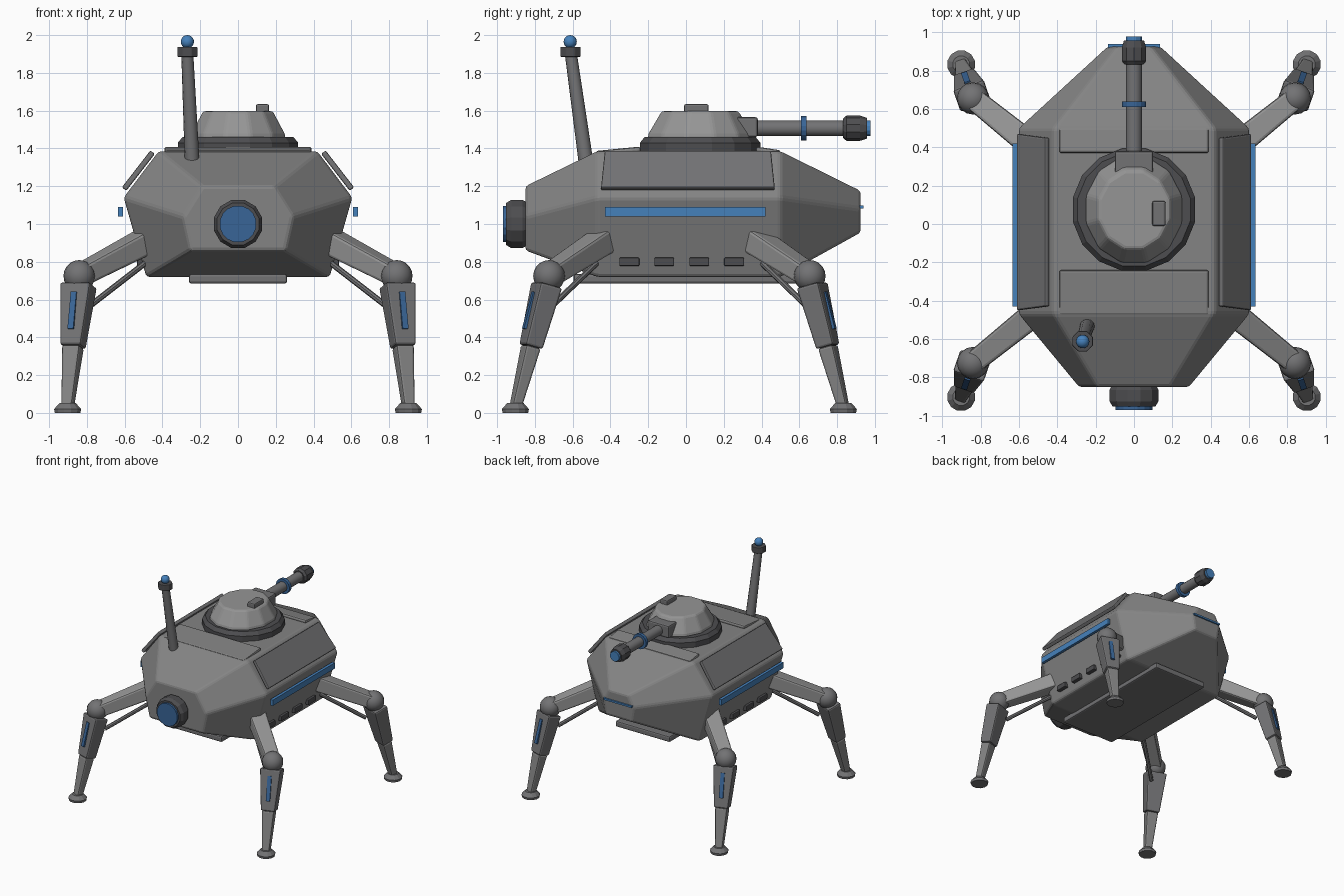
import bpy, bmesh, math
from mathutils import Vector, Matrix

if "Cube" in bpy.data.objects:
    bpy.data.objects.remove(bpy.data.objects["Cube"])

UP = Vector((0, 0, 1))


def material(name, rgb):
    m = bpy.data.materials.new(name)
    m.diffuse_color = (*rgb, 1)
    m.use_nodes = True
    m.node_tree.nodes["Principled BSDF"].inputs["Base Color"].default_value = m.diffuse_color
    return m


blue = material("blue_accent", (0.06, 0.22, 0.5))
deep_blue = material("deep_blue_accent", (0.04, 0.13, 0.31))
light = material("light_grey", (0.3, 0.3, 0.3))
grey = material("hull_grey", (0.23, 0.23, 0.23))
mid_grey = material("mid_grey", (0.17, 0.17, 0.175))
dark = material("dark_grey", (0.075, 0.075, 0.08))


def finish(name, bm, bevel=0.0, mat=grey, smooth=False):
    bmesh.ops.recalc_face_normals(bm, faces=bm.faces)
    me = bpy.data.meshes.new(name)
    bm.to_mesh(me)
    bm.free()
    ob = bpy.data.objects.new(name, me)
    bpy.context.collection.objects.link(ob)
    me.materials.append(mat)
    if bevel:
        m = ob.modifiers.new("bevel", 'BEVEL')
        m.width, m.segments, m.limit_method = bevel, 2, 'ANGLE'
        m.angle_limit = math.radians(20)
    if smooth:
        bpy.ops.object.select_all(action='DESELECT')
        ob.select_set(True)
        bpy.context.view_layer.objects.active = ob
        bpy.ops.object.shade_smooth_by_angle(angle=math.radians(35))
    return ob


def loft(name, rings, **kw):
    """Skin a list of equal-length closed rings and cap both ends."""
    bm = bmesh.new()
    vs = [[bm.verts.new(p) for p in r] for r in rings]
    n = len(rings[0])
    for a, b in zip(vs, vs[1:]):
        for i in range(n):
            j = (i + 1) % n
            bm.faces.new((a[i], a[j], b[j], b[i]))
    bm.faces.new(vs[0])
    bm.faces.new(vs[-1])
    return finish(name, bm, **kw)


def frame(a, b):
    d = (Vector(b) - Vector(a)).normalized()
    side = d.cross(UP)
    side = side.normalized() if side.length > 1e-4 else Vector((1, 0, 0))
    return d, side, side.cross(d)


def lathe(name, profile, a, d, sides=16, scale=(1, 1), **kw):
    """Rings of (radius, distance) along direction d from a."""
    a, d = Vector(a), Vector(d)
    d, s, o = frame(a, a + d)
    ang = [2 * math.pi * (i + 0.5) / sides for i in range(sides)]
    return loft(name, [[a + d * h + s * (r * scale[0] * math.cos(t)) + o * (r * scale[1] * math.sin(t))
                        for t in ang] for r, h in profile], **kw)


def beam(name, a, b, start, end, lift=0.0, **kw):
    """Tapered box from a to b; start/end are (width, depth)."""
    d, s, o = frame(a, b)
    rings = []
    for p, (w, h) in ((a, start), (b, end)):
        p = Vector(p) + o * lift
        rings.append([p + s * (w / 2 * i) + o * (h / 2 * j) for i, j in ((-1, -1), (1, -1), (1, 1), (-1, 1))])
    return loft(name, rings, **kw)


def box(name, c, size, **kw):
    bm = bmesh.new()
    bmesh.ops.create_cube(bm, size=1, matrix=Matrix.Translation(c) @ Matrix.Diagonal((*size, 1)))
    return finish(name, bm, **kw)


def ball(name, c, r, **kw):
    bm = bmesh.new()
    bmesh.ops.create_uvsphere(bm, u_segments=16, v_segments=10, radius=r, matrix=Matrix.Translation(c))
    return finish(name, bm, smooth=True, **kw)


# Hull: hexagonal sections (half width, z) at four stations
mid = [(0.42, 1.385), (0.605, 1.14), (0.485, 0.72)]
stations = [(-0.85, [(0.19, 1.2), (0.29, 1.04), (0.25, 0.86)]), (-0.47, mid),
            (0.5, mid), (0.925, [(0.09, 1.175), (0.14, 1.08), (0.12, 0.955)])]
loft("hull", [[(x, y, z) for x, z in sec] + [(-x, y, z) for x, z in reversed(sec)]
              for y, sec in stations], bevel=0.016)

# Deck, belly and side plating
beam("front_deck_plate", (0, -0.475, 1.372), (0, -0.24, 1.395), (0.78, 0.03), (0.78, 0.03), bevel=0.012, mat=grey)
beam("rear_deck_plate", (0, 0.37, 1.395), (0, 0.5, 1.375), (0.78, 0.03), (0.78, 0.03), bevel=0.012, mat=grey)
box("belly_plate", (0, 0, 0.71), (0.52, 1.19, 0.05), bevel=0.012, mat=mid_grey)
box("rear_light_strip", (0, 0.926, 1.09), (0.27, 0.025, 0.015), mat=blue)
for s, side in ((1, "right"), (-1, "left")):
    beam(side + "_armour_panel", (s * 0.452, 0.01, 1.38), (s * 0.603, 0.01, 1.185),
         (0.88, 0.03), (0.92, 0.03), bevel=0.008, mat=mid_grey)
    box(side + "_light_strip", (s * 0.622, -0.005, 1.065), (0.024, 0.85, 0.05), mat=blue)
    for i in range(4):
        box(f"{side}_vent_{i + 1}", (s * 0.512, -0.3 + i * 0.185, 0.8), (0.045, 0.105, 0.045), bevel=0.006, mat=dark)

# Front sensor
lathe("sensor_housing", [(0.12, 0), (0.132, 0.02), (0.132, 0.08), (0.115, 0.108)], (0, -0.845, 1.0), (0, -1, 0), 12,
      mat=dark)
lathe("sensor_lens", [(0.098, 0), (0.098, 0.03)], (0, -0.94, 1.0), (0, -1, 0), 16, mat=deep_blue)

# Turret
lathe("turret_ring", [(0.325, 0), (0.325, 0.045), (0.30, 0.075)], (0, 0.075, 1.385), UP, 16, mat=dark)
lathe("turret_dome", [(0.275, 0), (0.268, 0.03), (0.2, 0.148)], (0, 0.075, 1.45), UP, 12,
      scale=(0.95, 1.05), bevel=0.014, mat=light)
box("turret_hatch", (0.13, 0.055, 1.61), (0.07, 0.13, 0.05), bevel=0.01, mat=mid_grey)
box("gun_mantlet", (0, 0.305, 1.513), (0.2, 0.15, 0.105), bevel=0.012, mat=mid_grey)
gun = (0, 0.35, 1.507)
lathe("gun_barrel", [(0.042, 0), (0.042, 0.5)], gun, (0, 1, 0), 16, smooth=True, mat=mid_grey)
lathe("gun_ring", [(0.065, 0.26), (0.065, 0.288)], gun, (0, 1, 0), 16, mat=deep_blue)
lathe("gun_muzzle", [(0.052, 0.482), (0.067, 0.5), (0.067, 0.57), (0.055, 0.608)], gun, (0, 1, 0), 10, mat=dark)
lathe("gun_tip", [(0.043, 0.59), (0.043, 0.628)], gun, (0, 1, 0), 12, mat=blue)

# Antenna
base, tip = Vector((-0.243, -0.53, 1.33)), Vector((-0.268, -0.608, 1.89))
lathe("antenna_mast", [(0.039, 0), (0.032, (tip - base).length)], base, tip - base, 12, smooth=True, mat=mid_grey)
lathe("antenna_cap", [(0.058, 0), (0.058, 0.053)], (-0.268, -0.612, 1.885), UP, 8, bevel=0.005, mat=dark)
ball("antenna_light", (-0.268, -0.613, 1.965), 0.035, mat=blue)

# Legs: same layout at four corners, centred on y = -0.035
for sx, xn in ((1, "right"), (-1, "left")):
    for sy, yn in ((-1, "front"), (1, "rear")):
        n = f"{yn}_{xn}_"

        def P(x, y, z):
            return Vector((sx * x, -0.035 + sy * y, z))

        hip, knee, foot = P(0.43, 0.36, 0.94), P(0.84, 0.69, 0.725), P(0.902, 0.868, 0.03)
        shin = knee.lerp(foot, 0.54)
        beam(n + "thigh", hip, knee, (0.14, 0.13), (0.115, 0.105), bevel=0.015, mat=light)
        ball(n + "knee", knee, 0.084, mat=mid_grey)
        beam(n + "upper_shin", knee.lerp(foot, 0.07), shin, (0.17, 0.125), (0.115, 0.1), bevel=0.012, mat=mid_grey)
        beam(n + "lower_shin", shin, foot, (0.1, 0.085), (0.06, 0.055), bevel=0.012, mat=grey)
        beam(n + "shin_light", knee.lerp(foot, 0.145), knee.lerp(foot, 0.425),
             (0.032, 0.02), (0.032, 0.02), lift=0.058, mat=deep_blue)
        rod = P(0.78, 0.67, 0.57) - P(0.47, 0.42, 0.81)
        lathe(n + "strut", [(0.016, 0), (0.016, rod.length)], P(0.47, 0.42, 0.81), rod, 8, mat=mid_grey)
        lathe(n + "foot", [(0.07, 0), (0.074, 0.02), (0.045, 0.052)], P(0.902, 0.868, 0), UP, 12, mat=mid_grey)
